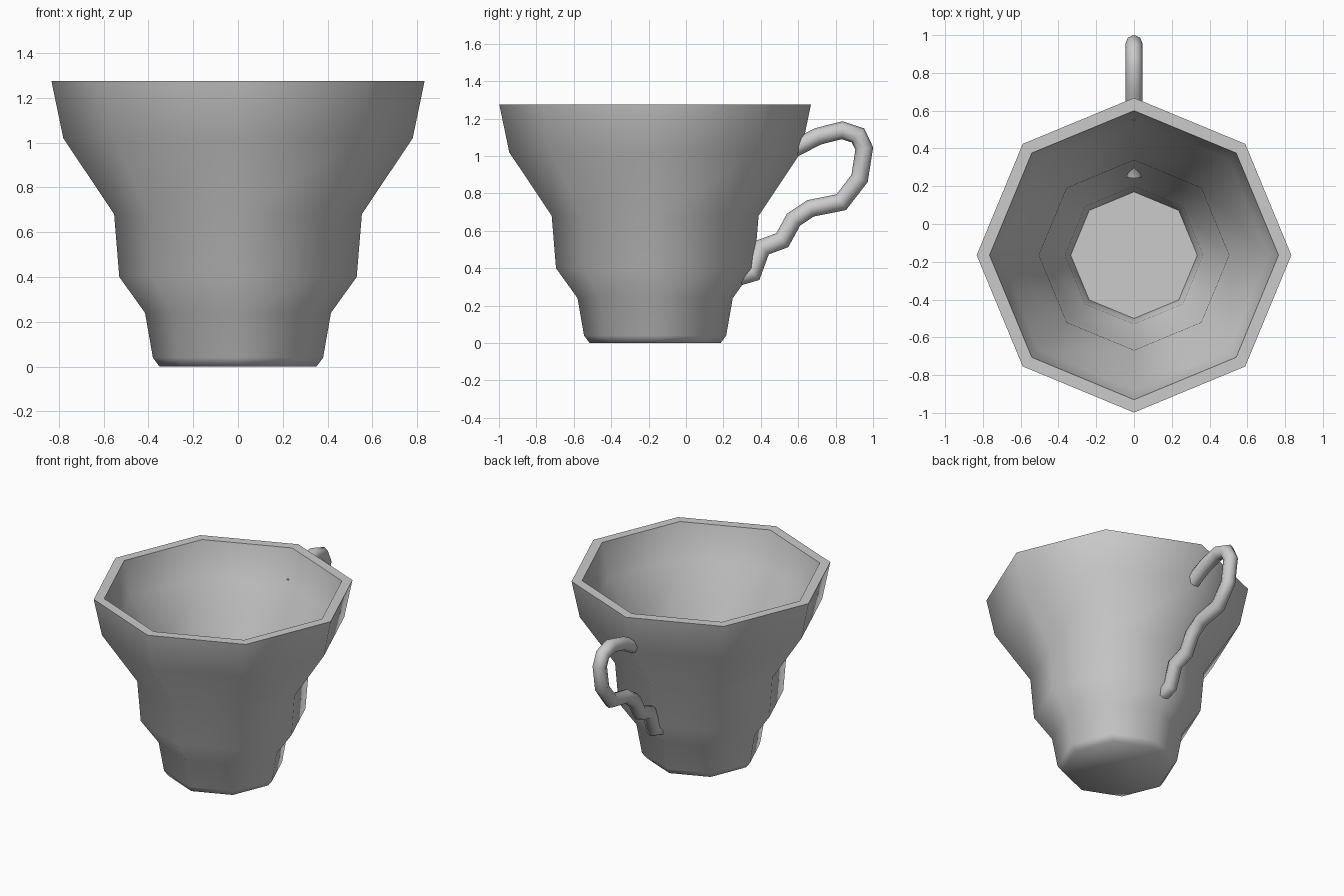
import bpy, bmesh, math
from mathutils import Vector

if "Cube" in bpy.data.objects:
    bpy.data.objects.remove(bpy.data.objects["Cube"])

CY = -0.165   # cup axis sits in front of the origin


def finish(name, bm, angle):
    bmesh.ops.recalc_face_normals(bm, faces=bm.faces[:])
    me = bpy.data.meshes.new(name)
    bm.to_mesh(me)
    bm.free()
    ob = bpy.data.objects.new(name, me)
    bpy.context.collection.objects.link(ob)
    bpy.ops.object.select_all(action='DESELECT')
    ob.select_set(True)
    bpy.context.view_layer.objects.active = ob
    bpy.ops.object.shade_smooth_by_angle(angle=math.radians(angle))
    return ob


def skin(rings):
    """Join rings of points with quads and cap both ends."""
    bm = bmesh.new()
    vs = [[bm.verts.new(p) for p in ring] for ring in rings]
    n = len(vs[0])
    for a, b in zip(vs, vs[1:]):
        for i in range(n):
            j = (i + 1) % n
            bm.faces.new((a[i], a[j], b[j], b[i]))
    bm.faces.new(vs[0])
    bm.faces.new(vs[-1])
    return bm


# Cup: eight-sided wall, outside up to the rim then down the inside
profile = [(0.35, 0), (0.38, 0.04), (0.415, 0.24), (0.53, 0.40), (0.553, 0.68),
           (0.78, 1.02), (0.833, 1.275), (0.765, 1.275), (0.713, 1.04),
           (0.503, 0.71), (0.48, 0.43), (0.365, 0.265), (0.335, 0.07)]
rings = [[(r * math.cos(i * math.pi / 4), CY + r * math.sin(i * math.pi / 4), z)
          for i in range(8)] for r, z in profile]
finish("cup_body", skin(rings), 60)

# Handle: mitred tube swept along a path in the yz plane
path = [Vector((0, y, z)) for y, z in [
    (0.57, 1.035), (0.705, 1.105), (0.835, 1.138), (0.92, 1.11), (0.953, 1.04),
    (0.928, 0.88), (0.83, 0.753), (0.665, 0.72), (0.575, 0.66), (0.515, 0.55),
    (0.407, 0.51), (0.357, 0.375), (0.255, 0.345)]]
rad, sides = 0.046, 8
rings = []
for k, p in enumerate(path):
    d0 = (p - path[max(k - 1, 0)]).normalized()
    d1 = (path[min(k + 1, len(path) - 1)] - p).normalized()
    t = (d0 + d1).normalized()
    side = Vector((0, -t.z, t.y))
    mitre = 1 / max(t.dot(d1 if d1.length else d0), 0.75)
    rings.append([p + Vector((rad * math.cos(a), 0, 0)) + side * (rad * mitre * math.sin(a))
                  for a in (2 * math.pi * i / sides for i in range(sides))])
finish("handle", skin(rings), 60)
